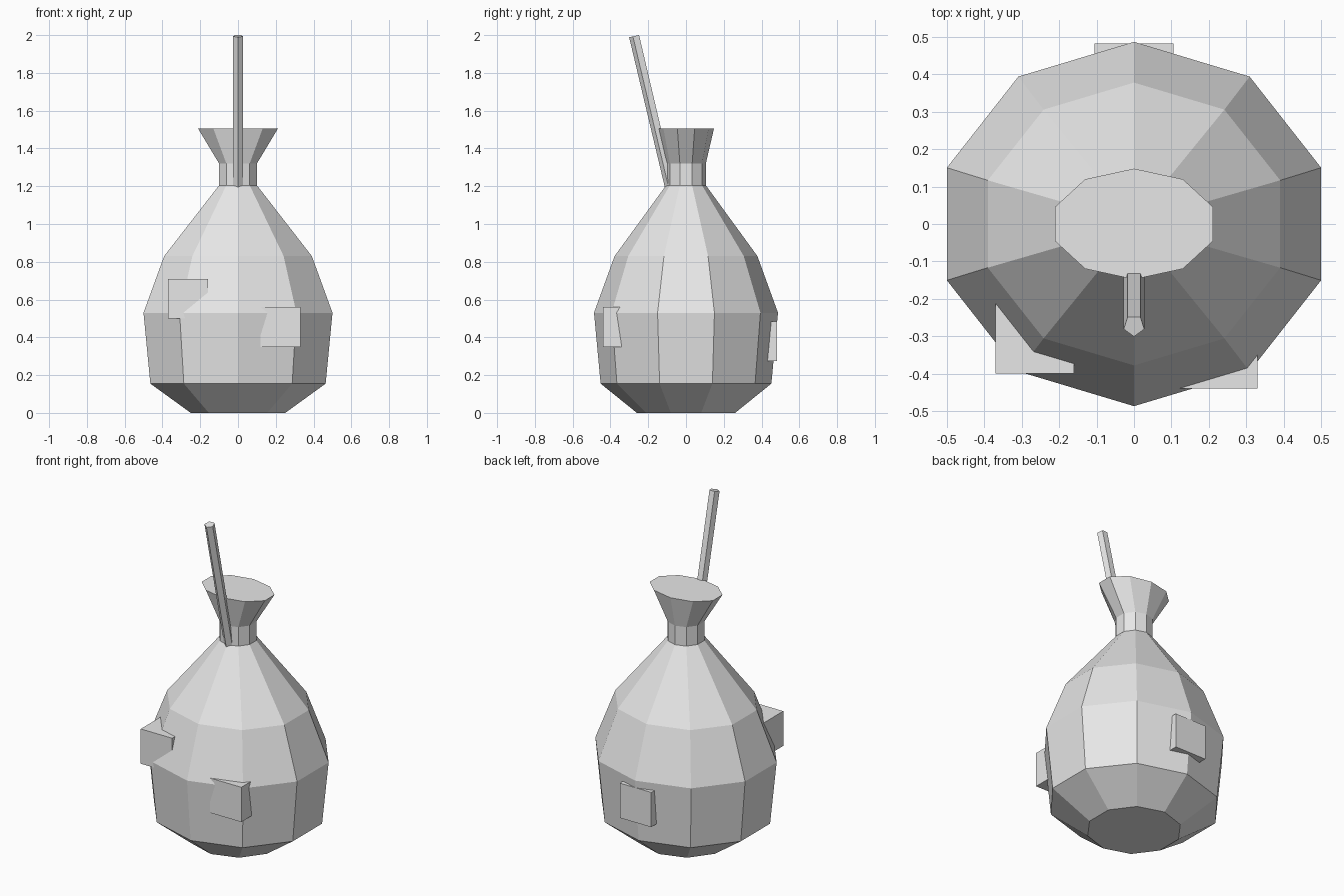
import bpy
import bmesh
from math import cos, sin, pi
from mathutils import Vector

cube = bpy.data.objects.get("Cube")
if cube:
    bpy.data.objects.remove(cube, do_unlink=True)

# Single pale grey material
grey = bpy.data.materials.new("pale_grey")
grey.use_nodes = True
grey.diffuse_color = (0.8, 0.8, 0.8, 1)
grey.node_tree.nodes["Principled BSDF"].inputs["Base Color"].default_value = (0.8, 0.8, 0.8, 1)


def finish(name, bm):
    bmesh.ops.recalc_face_normals(bm, faces=bm.faces)
    mesh = bpy.data.meshes.new(name)
    bm.to_mesh(mesh)
    bm.free()
    mesh.materials.append(grey)
    obj = bpy.data.objects.new(name, mesh)
    bpy.context.collection.objects.link(obj)
    return obj


def loft(name, sides, rings):
    """Skin rings of (centre, x radius, y radius), a corner facing -y, and cap both ends."""
    bm = bmesh.new()
    loops = []
    for centre, rx, ry in rings:
        angles = [2 * pi * i / sides - pi / 2 for i in range(sides)]
        loops.append([bm.verts.new(Vector(centre) + Vector((rx * cos(a), ry * sin(a), 0)))
                      for a in angles])
    for low, high in zip(loops, loops[1:]):
        for i in range(sides):
            j = (i + 1) % sides
            bm.faces.new((low[i], low[j], high[j], high[i]))
    bm.faces.new(loops[0][::-1])
    bm.faces.new(loops[-1])
    return finish(name, bm)


# Sack body with tied neck and flared mouth: height, x radius, y radius
profile = [(0, 0.263, 0.26), (0.155, 0.488, 0.452), (0.53, 0.526, 0.487),
           (0.83, 0.411, 0.378), (1.205, 0.105, 0.105), (1.32, 0.105, 0.105),
           (1.505, 0.222, 0.148)]
loft("sack", 10, [((0, 0, z), rx, ry) for z, rx, ry in profile])

# Five-sided stick leaning forward out of the neck
stick = loft("stick", 5, [((0, -0.082, 1.19), 0.029, 0.029),
                          ((0, -0.272, 1.995), 0.029, 0.029)])
# Tilt the top end square to the stick
for v in stick.data.vertices:
    if v.co.z > 1.9:
        v.co.z += (v.co.y + 0.272) * 0.22

# Square patches sunk into the sack
SIZE = 0.21
patches = {"front_right_patch": (-0.265, -0.295, 0.605),
           "front_left_patch": (0.225, -0.335, 0.455),
           "back_patch": (0, 0.377, 0.38)}
for name, centre in patches.items():
    bm = bmesh.new()
    bmesh.ops.create_cube(bm, size=SIZE)
    bmesh.ops.translate(bm, verts=bm.verts, vec=centre)
    finish(name, bm)
